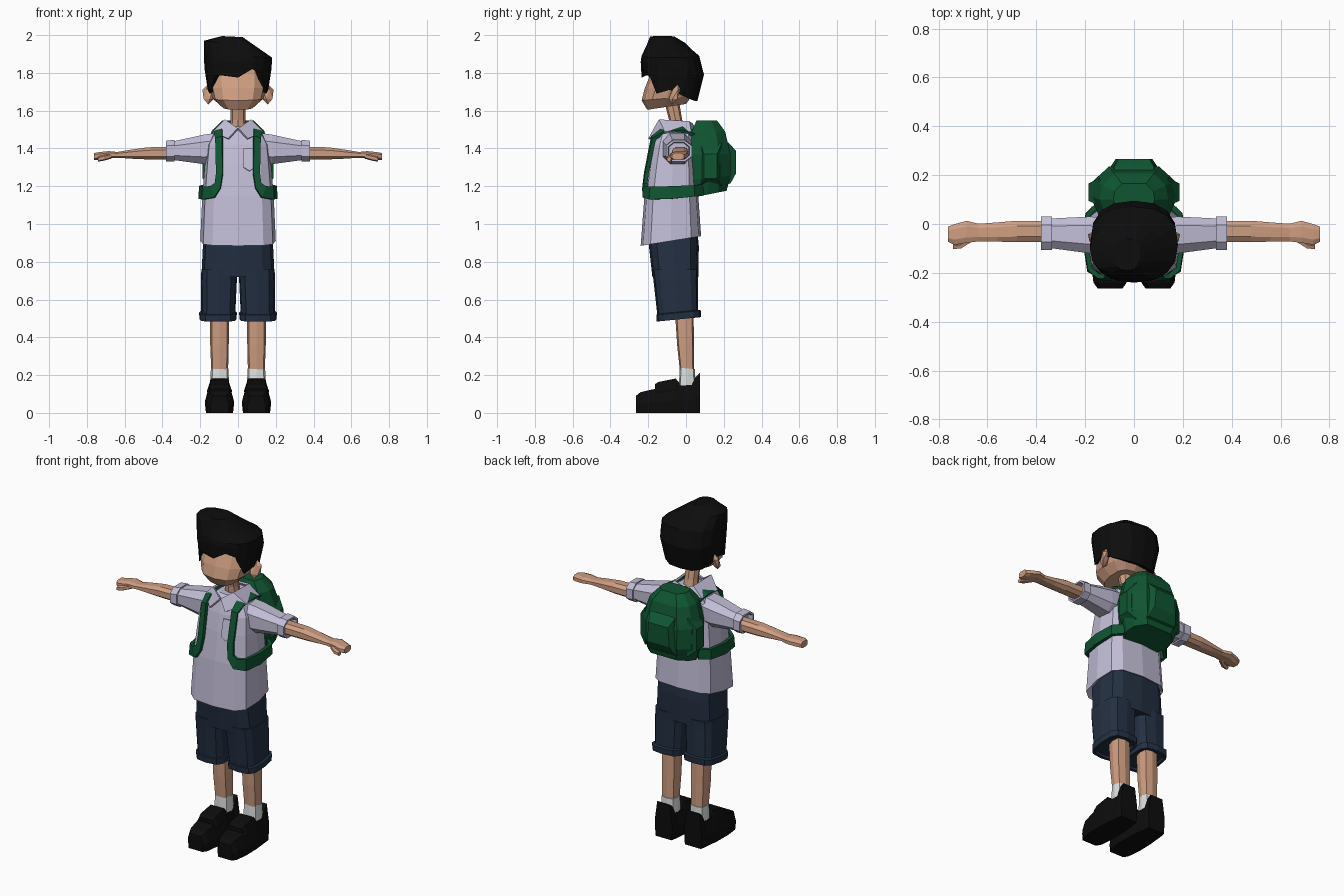
import bpy, bmesh, math
from mathutils import Vector


def material(name, rgb):
    m = bpy.data.materials.new(name)
    m.diffuse_color = (*rgb, 1)
    return m


SKIN = material("skin", (0.62, 0.34, 0.22))
SHIRT = material("pale lavender", (0.54, 0.51, 0.68))
NAVY = material("navy", (0.017, 0.029, 0.055))
GREEN = material("green", (0.005, 0.09, 0.032))
BLACK = material("black", (0.004, 0.004, 0.004))
WHITE = material("sock white", (0.72, 0.74, 0.74))


def build(name, verts, faces, mat, thick=0):
    me = bpy.data.meshes.new(name)
    bm = bmesh.new()
    vs = [bm.verts.new(v) for v in verts]
    for f in faces:
        bm.faces.new([vs[i] for i in f])
    bmesh.ops.recalc_face_normals(bm, faces=bm.faces)
    bm.to_mesh(me)
    bm.free()
    me.materials.append(mat)
    ob = bpy.data.objects.new(name, me)
    bpy.context.collection.objects.link(ob)
    if thick:
        s = ob.modifiers.new("thickness", 'SOLIDIFY')
        s.thickness, s.offset = thick, 0
    return ob


def loft(name, rings, mat):
    """Skin a closed body over rings of equal length, capping both ends."""
    n = len(rings[0])
    faces = [(r * n + k, r * n + (k + 1) % n, (r + 1) * n + (k + 1) % n, (r + 1) * n + k)
             for r in range(len(rings) - 1) for k in range(n)]
    last = (len(rings) - 1) * n
    faces += [tuple(range(n)), tuple(range(last, last + n))]
    return build(name, [p for r in rings for p in r], faces, mat)


def ribbon(name, pairs, mat, sx, thick):
    """Strip between pairs of edge points, mirrored by sx."""
    verts = [(sx * p[0], p[1], p[2]) for pair in pairs for p in pair]
    faces = [(2 * i, 2 * i + 1, 2 * i + 3, 2 * i + 2) for i in range(len(pairs) - 1)]
    return build(name, verts, faces, mat, thick)


def oval(n, p, phase=0):
    """Unit rounded-square outline."""
    pts = []
    for k in range(n):
        a = 2 * math.pi * k / n + phase
        c, s = math.cos(a), math.sin(a)
        pts.append((math.copysign(abs(c) ** (2 / p), c), math.copysign(abs(s) ** (2 / p), s)))
    return pts


def level(z, cx, rx, front, back, slope=0, n=12, p=3.5, tilt=0):
    """Horizontal ring between a front and back y, sloped along y and x."""
    cy, ry = (front + back) / 2, (back - front) / 2
    return [(cx + rx * u, cy + ry * v, z + slope * ry * v + tilt * rx * u) for u, v in oval(n, p)]


def section(x, cy, cz, ry, rz, n=8, p=2.6):
    """Ring across the x axis."""
    return [(x, cy + ry * u, cz + rz * v) for u, v in oval(n, p, math.pi / n)]


# head and neck
loft("head", [level(1.62, 0, .085, -.205, 0, .15, p=2.5), level(1.665, 0, .135, -.235, .03, .08, p=2.5),
              level(1.72, 0, .15, -.218, .05, p=2.5), level(1.80, 0, .15, -.185, .05, p=2.5),
              level(1.90, 0, .12, -.17, .03, p=2.5)], SKIN)
loft("neck", [level(1.47, 0, .045, -.085, 0, n=8, p=2.3), level(1.55, 0, .04, -.09, -.02, n=8, p=2.3),
              level(1.67, 0, .042, -.12, -.04, n=8, p=2.3)], SKIN)

# hair cap: the lowest edge steps up over the face and down at the sideburns
hairline = [1.71, 1.68, 1.66, 1.65, 1.65, 1.65, 1.66, 1.68, 1.71,
            1.69, 1.785, 1.785, 1.775, 1.82, 1.80, 1.69]
hair = dict(n=16, p=2.5)
edge = [(x, y, z) for (x, y, _), z in zip(level(0, 0, .16, -.235, .06, **hair), hairline)]
inner = [(x * .6, -.09 + (y + .09) * .55, z + .03) for x, y, z in edge]
loft("hair", [level(1.992, -.03, .055, -.19, -.06, tilt=-.05, **hair),
              level(1.95, -.035, .145, -.207, .0, tilt=-.14, **hair),
              level(1.89, 0, .18, -.235, .07, tilt=-.05, **hair),
              level(1.825, 0, .178, -.24, .095, -.2, **hair), edge, inner], BLACK)

# shirt body with a hem that drops towards the front
loft("shirt_body", [level(.93, 0, .17, -.2, .05, .16), level(.91, 0, .2, -.24, .08, .16),
                    level(1.15, 0, .189, -.22, .065), level(1.32, 0, .175, -.195, .055),
                    level(1.42, 0, .165, -.175, .05), level(1.485, 0, .13, -.155, .045),
                    level(1.515, 0, .065, -.12, .03)], SHIRT)

# chest pocket
build("chest_pocket", [(.03, -.203, 1.30), (.06, -.204, 1.28), (.09, -.199, 1.30),
                       (.09, -.176, 1.40), (.03, -.181, 1.40)], [(0, 1, 2, 3, 4)], SHIRT, .008)

for sx, side in ((1, "left"), (-1, "right")):
    # collar flap
    ribbon(side + "_collar", [((0, -.165, 1.505), (.05, -.195, 1.45)),
                              ((.065, -.14, 1.55), (.13, -.11, 1.485)),
                              ((.06, .015, 1.54), (.12, .025, 1.485)),
                              ((0, .03, 1.53), (0, .06, 1.48))], SHIRT, sx, .012)

    # ear
    bm = bmesh.new()
    bmesh.ops.create_icosphere(bm, subdivisions=1, radius=1)
    for v in bm.verts:
        x, y, z = v.co
        v.co = (sx * (.158 + .034 * x), -.06 + .024 * y + .016 * z + .012 * x, 1.687 + .054 * z)
    bmesh.ops.recalc_face_normals(bm, faces=bm.faces)
    me = bpy.data.meshes.new(side + "_ear")
    bm.to_mesh(me)
    bm.free()
    me.materials.append(SKIN)
    bpy.context.collection.objects.link(bpy.data.objects.new(side + "_ear", me))

    # sleeve and its hollow turned cuff
    loft(side + "_sleeve", [section(sx * .09, -.05, 1.405, .08, .085), section(sx * .18, -.045, 1.395, .08, .083),
                            section(sx * .345, -.038, 1.388, .064, .052)], SHIRT)
    loft(side + "_sleeve_cuff", [section(sx * .335, -.038, 1.388, .06, .05), section(sx * .335, -.038, 1.388, .073, .062),
                                 section(sx * .38, -.038, 1.386, .073, .058), section(sx * .38, -.038, 1.386, .06, .048),
                                 section(sx * .35, -.038, 1.386, .055, .045)], SHIRT)

    # forearm and hand
    loft(side + "_arm", [section(sx * .34, -.03, 1.375, .046, .036), section(sx * .48, -.03, 1.374, .046, .034),
                         section(sx * .56, -.033, 1.37, .042, .026), section(sx * .64, -.035, 1.366, .038, .016)], SKIN)
    loft(side + "_hand", [section(sx * .635, -.035, 1.366, .038, .016), section(sx * .685, -.032, 1.367, .048, .02),
                          section(sx * .735, -.043, 1.36, .045, .022), section(sx * .762, -.042, 1.357, .033, .02)], SKIN)
    loft(side + "_thumb", [section(sx * .67, -.06, 1.36, .018, .014, 6), section(sx * .71, -.085, 1.35, .018, .015, 6),
                           section(sx * .742, -.09, 1.343, .013, .013, 6)], SKIN)

    # shorts leg and its hollow turned cuff
    loft(side + "_shorts_leg", [level(.76, sx * .098, .096, -.18, .065), level(.70, sx * .101, .095, -.172, .063),
                                level(.51, sx * .105, .09, -.15, .065, .1)], NAVY)
    loft(side + "_shorts_cuff", [level(.535, sx * .106, .088, -.148, .065, .1), level(.53, sx * .106, .1, -.157, .08, .1),
                                 level(.495, sx * .106, .098, -.155, .078, .1), level(.495, sx * .106, .084, -.14, .062, .1),
                                 level(.53, sx * .106, .08, -.135, .058, .1)], NAVY)

    # shin and sock
    loft(side + "_leg", [level(.56, sx * .098, .05, -.06, .04, n=8), level(.36, sx * .098, .049, -.047, .042, n=8),
                         level(.2, sx * .097, .044, -.03, .043, n=8)], SKIN)
    loft(side + "_sock", [level(.235, sx * .097, .047, -.033, .047, -.1, n=8),
                          level(.1, sx * .097, .05, -.04, .052, n=8)], WHITE)

    # shoe: cross-sections from toe to heel as y, height, half width
    shoe = [(-.265, .09, .05), (-.24, .11, .068), (-.16, .128, .078), (-.06, .143, .076),
            (.03, .148, .066), (.05, .19, .064), (.075, .213, .058)]
    outline = [(-.92, 0), (-1, .45), (-.72, 1), (.72, 1), (1, .45), (.92, 0)]
    loft(side + "_shoe", [[(sx * .098 + w * u, y, h * v) for u, v in outline] for y, h, w in shoe], BLACK)
    loft(side + "_shoe_strap", [[(sx * .098 + w * u, y, .08 + (h - .08) * v) for u, v in outline]
                                for y, h, w in ((-.165, .152, .062), (-.145, .164, .066), (-.055, .182, .062),
                                                (-.035, .16, .06))], BLACK)

    # backpack strap: over the shoulder, down the chest, round to the bag base
    ribbon(side + "_backpack_strap", [((.07, .07, 1.48), (.115, .07, 1.46)), ((.08, -.02, 1.515), (.13, -.02, 1.49)),
                                      ((.08, -.12, 1.505), (.125, -.12, 1.48)),
                                      ((.082, -.177, 1.46), (.118, -.17, 1.45)),
                                      ((.08, -.213, 1.27), (.115, -.207, 1.27)),
                                      ((.092, -.222, 1.19), (.122, -.214, 1.215)),
                                      ((.125, -.222, 1.14), (.145, -.214, 1.20)),
                                      ((.183, -.19, 1.13), (.18, -.185, 1.197)),
                                      ((.199, -.08, 1.133), (.197, -.08, 1.2)),
                                      ((.19, .04, 1.145), (.188, .04, 1.205)),
                                      ((.14, .085, 1.15), (.14, .085, 1.21))], GREEN, sx, .02)

    # backpack side pocket
    loft(side + "_backpack_side_pocket",
         [[(sx * x, y0, z0), (sx * x, y1, z0), (sx * x, y1, z1), (sx * x, y0, z1)]
          for x, y0, y1, z0, z1 in ((.14, .075, .19, 1.2, 1.43), (.187, .095, .165, 1.24, 1.37))], GREEN)

# seat of the shorts
loft("shorts_seat", [level(.97, 0, .18, -.19, .06), level(.88, 0, .186, -.196, .068),
                     level(.72, 0, .194, -.178, .065)], NAVY)


# backpack body: flat against the back, faceted outward
def bag_ring(z, w, y0, y1, slope=0):
    d = y1 - y0
    half = [(.8 * w, y0), (w, y0 + .4 * d), (.93 * w, y0 + .72 * d), (.58 * w, y1)]
    pts = half + [(-x, y) for x, y in reversed(half)]
    return [(x, y, z + slope * (y - y0)) for x, y in pts]


loft("backpack_body", [bag_ring(1.142, .145, .045, .215, .2), bag_ring(1.235, .176, .04, .235, .1),
                       bag_ring(1.37, .178, .03, .235), bag_ring(1.49, .14, .03, .207),
                       bag_ring(1.547, .085, .055, .165)], GREEN)

# backpack front pocket with a raised flap
loft("backpack_front_pocket", [[(-w, y, z0), (w, y, z0), (w * .85, y, z1), (-w * .85, y, z1)]
                               for w, y, z0, z1 in ((.1, .2, 1.2, 1.45), (.095, .236, 1.215, 1.42),
                                                    (.075, .266, 1.27, 1.385))], GREEN)
